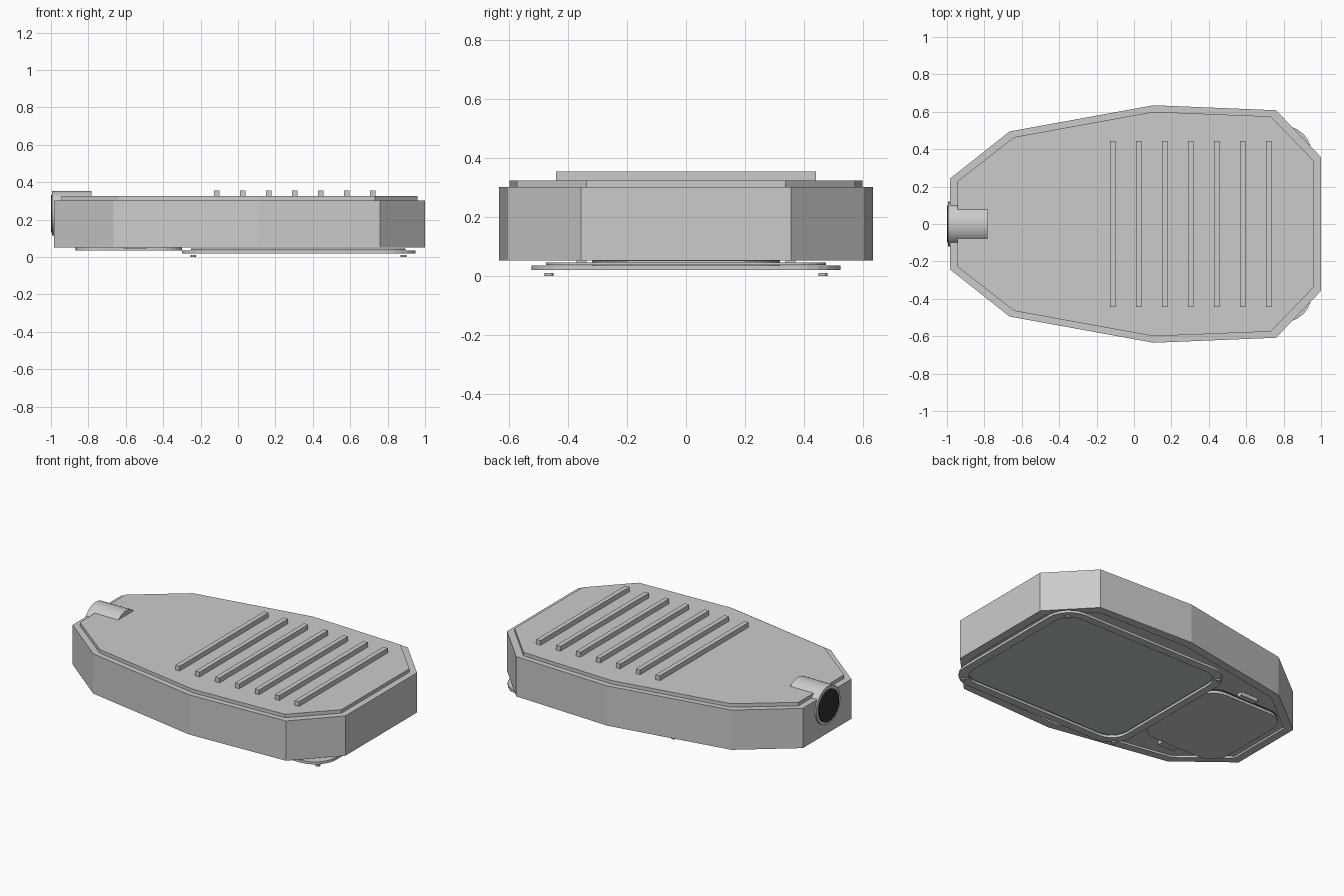
import bpy, bmesh, math
from mathutils import Matrix

if "Cube" in bpy.data.objects:
    bpy.data.objects.remove(bpy.data.objects["Cube"])


def finish(name, bm, color=None):
    bmesh.ops.recalc_face_normals(bm, faces=bm.faces)
    me = bpy.data.meshes.new(name)
    bm.to_mesh(me)
    bm.free()
    ob = bpy.data.objects.new(name, me)
    bpy.context.collection.objects.link(ob)
    if color:
        mat = bpy.data.materials.new(name + "_mat")
        mat.diffuse_color = (*color, 1)
        mat.use_nodes = True
        mat.node_tree.nodes["Principled BSDF"].inputs["Base Color"].default_value = mat.diffuse_color
        me.materials.append(mat)
    return ob


def bridge(bm, a, b):
    n = len(a)
    for i in range(n):
        bm.faces.new((a[i], a[(i + 1) % n], b[(i + 1) % n], b[i]))


def loop(bm, pts, z):
    return [bm.verts.new((x, y, z)) for x, y in pts]


def prism(name, pts, z0, z1, color=None):
    bm = bmesh.new()
    a, b = loop(bm, pts, z0), loop(bm, pts, z1)
    bridge(bm, a, b)
    bm.faces.new(a)
    bm.faces.new(b)
    return finish(name, bm, color)


def ring(name, outer, inner, z0, z1):
    bm = bmesh.new()
    loops = [loop(bm, p, z) for p, z in
             ((outer, z0), (outer, z1), (inner, z1), (inner, z0))]
    for i in range(4):
        bridge(bm, loops[i], loops[(i + 1) % 4])
    return finish(name, bm)


def mirrored(half):
    return half + [(x, -y) for x, y in reversed(half)]


def round_rect(x0, x1, hy, r, seg=6):
    pts = []
    corners = ((x1 - r, hy - r), (x0 + r, hy - r), (x0 + r, r - hy), (x1 - r, r - hy))
    for k, (cx, cy) in enumerate(corners):
        for i in range(seg + 1):
            t = math.pi / 2 * (k + i / seg)
            pts.append((cx + r * math.cos(t), cy + r * math.sin(t)))
    return pts


def box(name, x, y, z0, z1, wx, wy):
    return prism(name, [(x - wx / 2, y - wy / 2), (x + wx / 2, y - wy / 2),
                        (x + wx / 2, y + wy / 2), (x - wx / 2, y + wy / 2)], z0, z1)


def cylinder(name, r, depth, loc, rot=None, seg=32, color=None):
    bm = bmesh.new()
    m = Matrix.Translation(loc) @ (rot or Matrix())
    bmesh.ops.create_cone(bm, cap_ends=True, segments=seg, radius1=r, radius2=r,
                          depth=depth, matrix=m)
    ob = finish(name, bm, color)
    bpy.context.view_layer.objects.active = ob
    ob.select_set(True)
    bpy.ops.object.shade_smooth_by_angle()
    ob.select_set(False)
    return ob


# Faceted lamp housing with a shallow recess underneath
outer = mirrored([(-.985, .242), (-.665, .495), (.105, .635), (.76, .608), (1.0, .357)])
inner = mirrored([(-.935, .22), (-.65, .445), (.105, .58), (.735, .557), (.945, .335)])
bm = bmesh.new()
top, low, rim, deep = (loop(bm, p, z) for p, z in
                       ((outer, .303), (outer, .052), (inner, .052), (inner, .07)))
bm.faces.new(top)
bridge(bm, top, low)
bridge(bm, low, rim)
bridge(bm, rim, deep)
bm.faces.new(deep)
finish("housing", bm)
prism("inner_panel", inner, .064, .07, (.85, .86, .88))

# Raised top plate and cooling ribs
prism("top_plate", mirrored([(-.945, .228), (-.64, .465), (.105, .6), (.732, .575),
                             (.96, .338)]), .303, .325)
for i in range(7):
    box(f"cooling_rib_{i + 1}", -.113 + i * .139, 0, .325, .355, .03, .885)

# Pole socket with dark bore
along_x = Matrix.Rotation(math.pi / 2, 4, 'Y')
cylinder("pole_socket", .12, .212, (-.888, 0, .234), along_x)
cylinder("socket_bore", .1, .02, (-.99, 0, .232), along_x, color=(.03, .03, .035))

# Lens frame and glass
ring("lens_frame", round_rect(-.3, .95, .525, .15), round_rect(-.25, .895, .475, .11),
     .02, .036)
prism("lens_glass", round_rect(-.25, .895, .475, .11), .038, .046, (.55, .6, .62))

# Gear compartment cover on a dark gasket
prism("gear_cover", round_rect(-.87, -.3, .32, .12), .036, .05)
prism("cover_gasket", round_rect(-.865, -.305, .318, .12), .05, .064, (.03, .03, .035))

# Cover latches and frame screws
for s in (-1, 1):
    side = "left" if s > 0 else "right"
    box(f"cover_latch_{side}", -.55, s * .355, .042, .064, .12, .034)
    for end, x in (("rear", -.24), ("front", .885)):
        cylinder(f"frame_screw_{side}_{end}", .015, .01, (x, s * .465, .005), seg=12)
